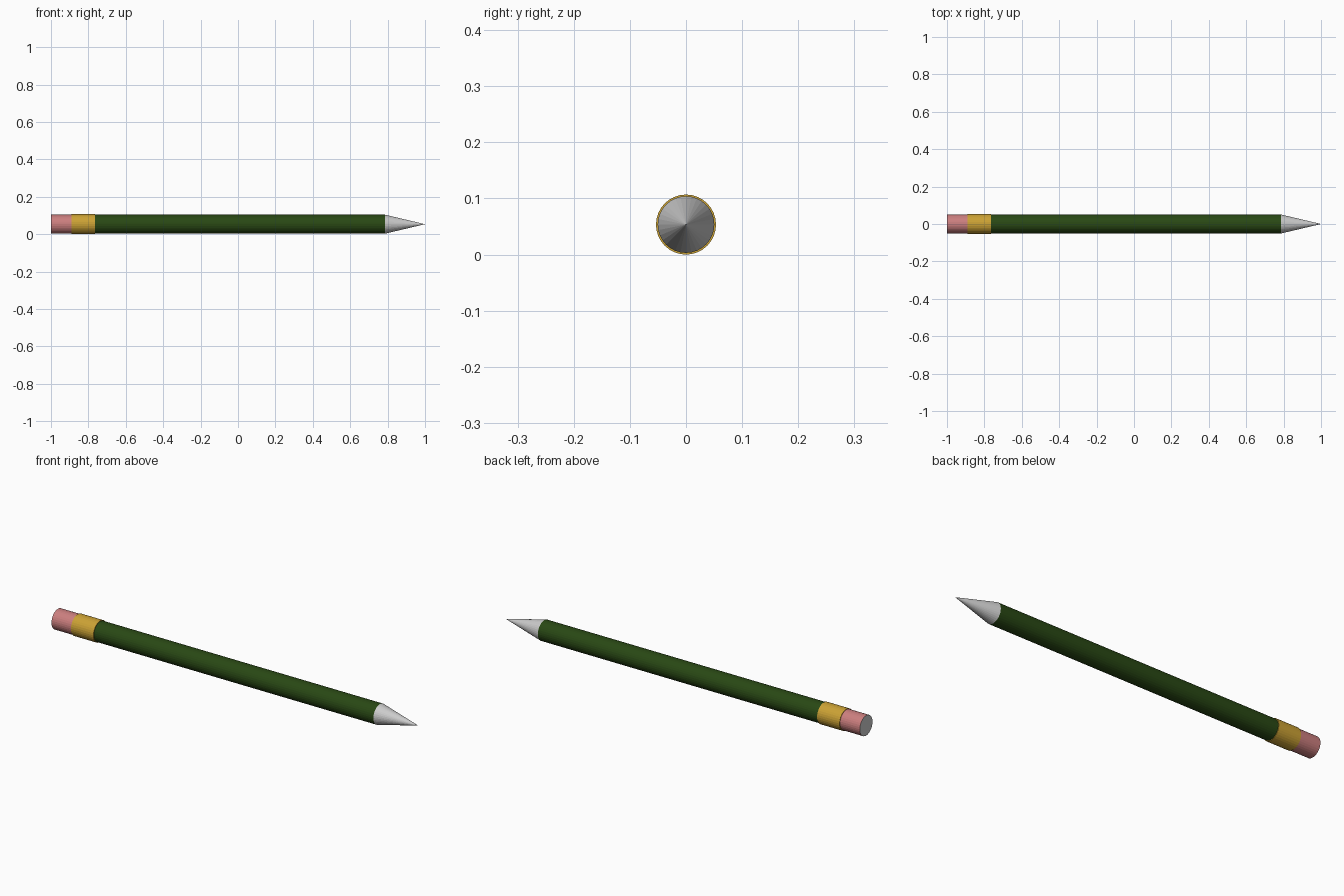
import bpy, bmesh, math

if "Cube" in bpy.data.objects:
    bpy.data.objects.remove(bpy.data.objects["Cube"])

SIDES = 32
AXIS_Z = 0.0535


def material(name, rgb):
    m = bpy.data.materials.new(name)
    m.diffuse_color = (*rgb, 1.0)
    m.use_nodes = True
    m.node_tree.nodes["Principled BSDF"].inputs["Base Color"].default_value = m.diffuse_color
    return m


def lathe(name, profile, mat=None):
    """Spin (x, radius) points around the pencil's long axis; radius 0 makes a point."""
    bm = bmesh.new()
    rings = []
    for x, r in profile:
        if r == 0:
            rings.append([bm.verts.new((x, 0, AXIS_Z))] * SIDES)
        else:
            rings.append([bm.verts.new((x, r * math.cos(a), AXIS_Z + r * math.sin(a)))
                          for a in (2 * math.pi * i / SIDES for i in range(SIDES))])
    for a, b in zip(rings, rings[1:]):
        for i in range(SIDES):
            j = (i + 1) % SIDES
            # dict.fromkeys drops the doubled vertex at a point
            bm.faces.new(list(dict.fromkeys((a[i], b[i], b[j], a[j]))))
    bmesh.ops.reverse_faces(bm, faces=bm.faces[:])
    # make sure the surface faces away from the axis (or outward along x for a flat disc)
    f = bm.faces[:][0]
    f.normal_update()
    c = f.calc_center_median()
    if f.normal.dot((c.x, c.y, c.z - AXIS_Z)) < 0:
        bmesh.ops.reverse_faces(bm, faces=bm.faces[:])
    mesh = bpy.data.meshes.new(name)
    bm.to_mesh(mesh)
    bm.free()
    obj = bpy.data.objects.new(name, mesh)
    bpy.context.collection.objects.link(obj)
    if mat:
        mesh.materials.append(mat)
    return obj


green = material("green_paint", (0.022, 0.065, 0.007))
gold = material("gold_metal", (0.60, 0.36, 0.035))
pink = material("pink_rubber", (0.60, 0.21, 0.21))

R = 0.0505

# Eraser with its grey flat end
lathe("eraser_end", [(-1.0, 0), (-1.0, R)])
lathe("eraser", [(-1.0, R), (-0.89, R)], pink)

# Slightly wider metal sleeve, stepped down at both ends
lathe("ferrule", [(-0.89, R), (-0.89, 0.0535), (-0.765, 0.0535), (-0.765, R)], gold)

# Painted shaft
lathe("shaft", [(-0.765, R), (0.787, R)], green)

# Sharpened tip
lathe("tip", [(0.787, R), (1.0, 0)])
